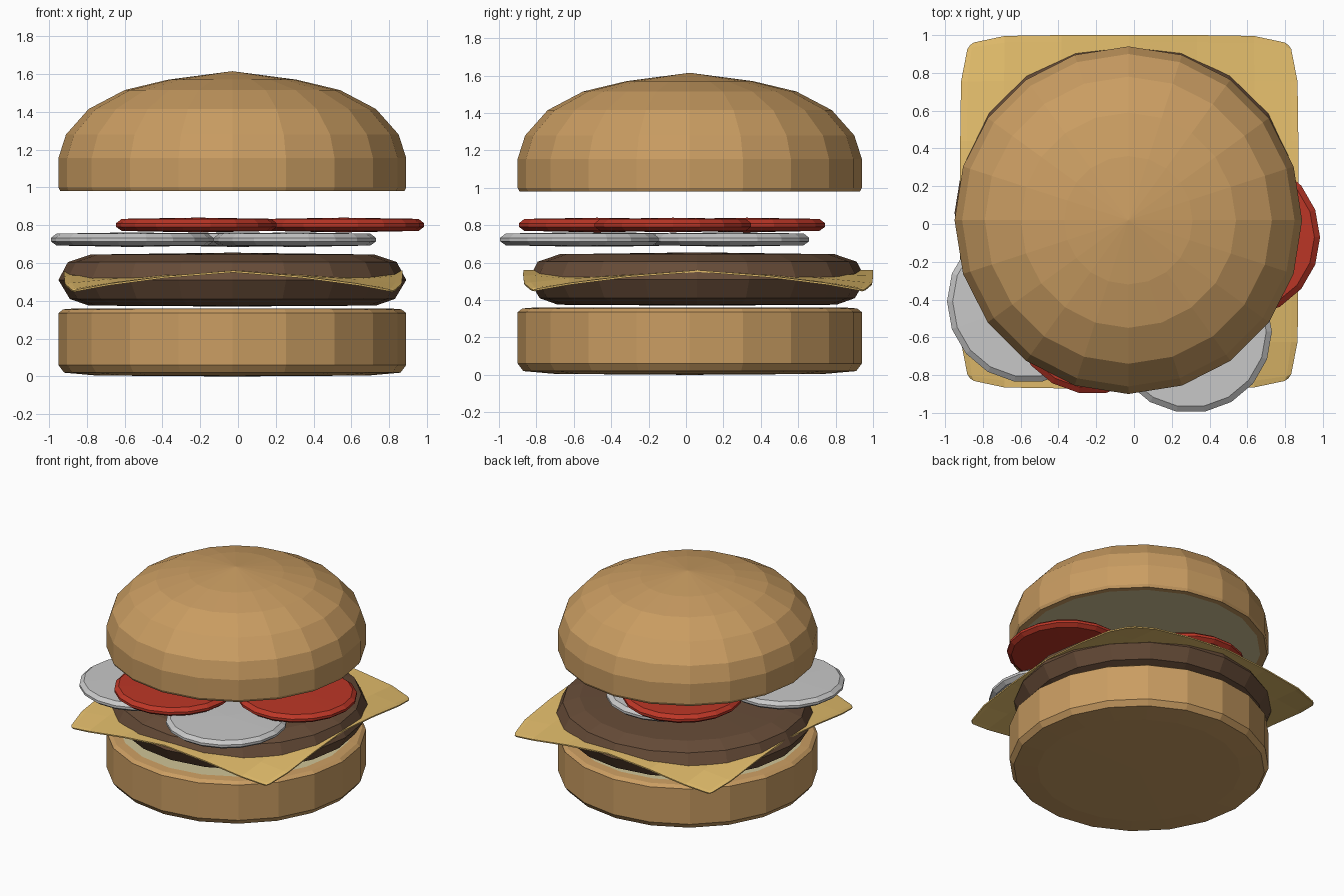
import bpy, bmesh, math

if "Cube" in bpy.data.objects:
    bpy.data.objects.remove(bpy.data.objects["Cube"])


def mat(name, rgb):
    m = bpy.data.materials.new(name)
    lin = [((c / 255 + 0.055) / 1.055) ** 2.4 for c in rgb]
    m.diffuse_color = (*lin, 1)
    m.use_nodes = True
    m.node_tree.nodes["Principled BSDF"].inputs["Base Color"].default_value = m.diffuse_color
    return m


CRUST = mat("bun crust", (202, 157, 98))
CRUMB = mat("bun crumb", (208, 196, 150))
MEAT = mat("patty brown", (103, 76, 56))
CHEESE = mat("cheese yellow", (228, 190, 108))
TOMATO = mat("tomato red", (188, 54, 38))
ONION = mat("onion white", (200, 200, 200))


def finish(bm, name, mats):
    bmesh.ops.recalc_face_normals(bm, faces=bm.faces)
    me = bpy.data.meshes.new(name)
    bm.to_mesh(me)
    bm.free()
    ob = bpy.data.objects.new(name, me)
    bpy.context.collection.objects.link(ob)
    for m in mats:
        me.materials.append(m)
    return ob


def lathe(name, profile, cx, cy, mats, sides=18, sy=1.0, second=()):
    """Revolve (radius, z) points; segments listed in second get material 1."""
    bm = bmesh.new()
    rings = []
    for r, z in profile:
        if r == 0:
            rings.append([bm.verts.new((cx, cy, z))] * sides)
        else:
            rings.append([bm.verts.new((cx + r * math.cos(2 * math.pi * i / sides),
                                        cy + sy * r * math.sin(2 * math.pi * i / sides), z))
                          for i in range(sides)])
    for k in range(len(rings) - 1):
        a, b = rings[k], rings[k + 1]
        for i in range(sides):
            j = (i + 1) % sides
            f = bm.faces.new(list(dict.fromkeys((a[i], a[j], b[j], b[i]))))
            f.material_index = 1 if k in second else 0
    return finish(bm, name, mats)


# buns, with pale cut faces
lathe("bottom_bun", [(0, 0), (0.72, 0.005), (0.89, 0.02), (0.92, 0.06), (0.92, 0.335),
                     (0.895, 0.355), (0.83, 0.36), (0, 0.36)],
      -0.03, 0.02, [CRUST, CRUMB], sides=20, second=(6,))
lathe("top_bun", [(0, 0.985), (0.86, 0.985), (0.91, 0.98), (0.92, 1.0), (0.92, 1.155),
                  (0.88, 1.28), (0.76, 1.415), (0.57, 1.515), (0.34, 1.57), (0, 1.615)],
      -0.03, 0.02, [CRUST, CRUMB], sides=20, second=(0,))

# patty
lathe("patty", [(0, 0.37), (0.76, 0.375), (0.86, 0.41), (0.92, 0.51), (0.87, 0.605),
                (0.75, 0.645), (0, 0.655)], -0.03, 0.06, [MEAT], sides=20, sy=0.98)

# cheese slice: square sheet with drooping, slightly rounded corners
bm = bmesh.new()
steps = [-1, -0.96, -0.74, -0.4, 0, 0.4, 0.74, 0.96, 1]
grid = []
for v in steps:
    row = []
    for u in steps:
        pull = 1 - 0.06 * abs(u * v) ** 8
        z = 0.555 - 0.105 * abs(u * v) ** 1.4
        row.append(bm.verts.new((-0.025 + 0.895 * u * pull, 0.065 + 0.935 * v * pull, z)))
    grid.append(row)
for i in range(8):
    for j in range(8):
        bm.faces.new((grid[i][j], grid[i][j + 1], grid[i + 1][j + 1], grid[i + 1][j]))
cheese = finish(bm, "cheese_slice", [CHEESE])
solid = cheese.modifiers.new("thickness", "SOLIDIFY")
solid.thickness = 0.01
solid.offset = 0


# onion and tomato slices
def slices(name, centres, r, z0, z1, m):
    h = z1 - z0
    profile = [(0, z0), (r - 0.03, z0 + 0.1 * h), (r, z0 + 0.38 * h), (r, z0 + 0.62 * h),
               (r - 0.03, z1 - 0.08 * h), (0, z1)]
    for n, (x, y) in enumerate(centres, 1):
        lathe(f"{name}_{n}", profile, x, y, [m])


slices("onion_slice", [(-0.56, -0.41), (0.30, -0.57), (0.0, 0.235)], 0.43, 0.685, 0.762, ONION)
slices("tomato_slice", [(0.56, -0.07), (-0.22, -0.475), (-0.2, 0.325)], 0.425, 0.762, 0.84, TOMATO)
